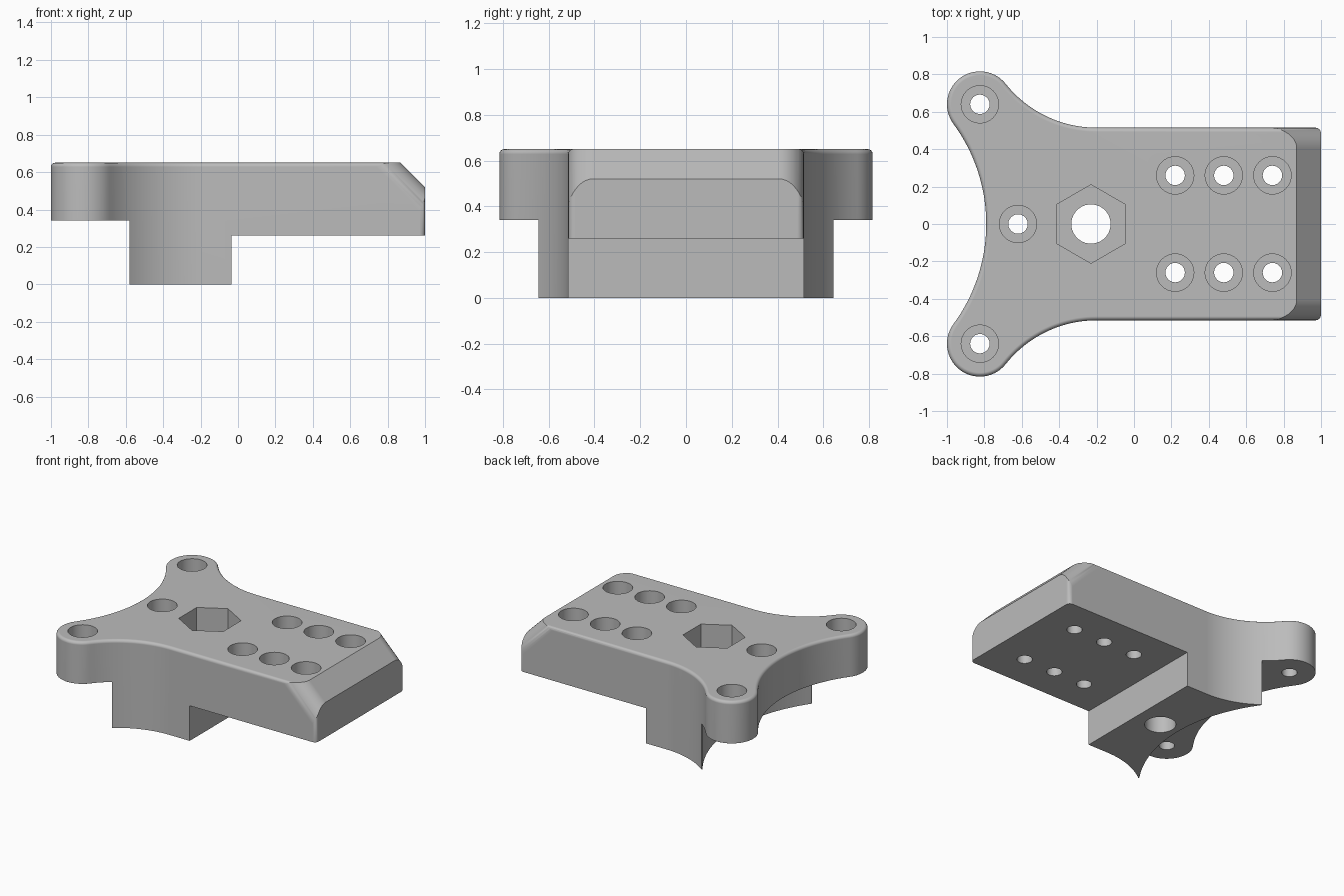
import bpy, bmesh, math
from mathutils import Vector

if "Cube" in bpy.data.objects:
    bpy.data.objects.remove(bpy.data.objects["Cube"], do_unlink=True)

TOP, EAR_BASE, DECK_BASE = 0.65, 0.34, 0.26
HALF_W = 0.515
EAR = Vector((-0.824, 0.64))
EAR_R = 0.176


def arc(cx, cy, r, a0, a1, n):
    """Points on an arc, angles in degrees."""
    angles = [math.radians(a0 + (a1 - a0) * i / n) for i in range(n + 1)]
    return [(cx + r * math.cos(a), cy + r * math.sin(a)) for a in angles]


def prism(name, points, offset):
    """Closed 3D polygon extruded along an offset vector."""
    bm = bmesh.new()
    face = bm.faces.new([bm.verts.new(p) for p in points])
    new = bmesh.ops.extrude_face_region(bm, geom=[face])["geom"]
    bmesh.ops.translate(bm, vec=offset, verts=[v for v in new if isinstance(v, bmesh.types.BMVert)])
    bmesh.ops.remove_doubles(bm, verts=bm.verts[:], dist=0.001)
    bmesh.ops.recalc_face_normals(bm, faces=bm.faces[:])
    mesh = bpy.data.meshes.new(name)
    bm.to_mesh(mesh)
    bm.free()
    obj = bpy.data.objects.new(name, mesh)
    bpy.context.collection.objects.link(obj)
    return obj


def upright(name, outline, z0, z1):
    return prism(name, [(x, y, z0) for x, y in outline], (0, 0, z1 - z0))


def cut(target, cutter):
    """Subtract the cutter, then remove it."""
    mod = target.modifiers.new("cut", 'BOOLEAN')
    mod.operation, mod.solver, mod.object = 'DIFFERENCE', 'EXACT', cutter
    bpy.context.view_layer.objects.active = target
    bpy.ops.object.modifier_apply(modifier=mod.name)
    bpy.data.objects.remove(cutter, do_unlink=True)


def round_edges(obj, rule, radius):
    bm = bmesh.new()
    bm.from_mesh(obj.data)
    edges = [e for e in bm.edges if rule(e)]
    bmesh.ops.bevel(bm, geom=edges, offset=radius, segments=4, profile=0.5,
                    affect='EDGES', clamp_overlap=True)
    bm.to_mesh(obj.data)
    bm.free()


# Plan outline: square end, concave flanks, two round ears, concave back
flank_x = -0.2
dx, dy = EAR.x - flank_x, EAR.y - HALF_W
flank_r = (dx * dx + dy * dy - EAR_R ** 2) / (2 * (EAR_R + dy))
flank_a = math.degrees(math.atan2(HALF_W + flank_r - EAR.y, -dx))
back_x = -0.79
gap = EAR.x - back_x
back_r = (gap ** 2 + EAR.y ** 2 - EAR_R ** 2) / (2 * (EAR_R - gap))
back_a = math.degrees(math.atan2(EAR.y, gap + back_r))

half = arc(0.97, HALF_W - 0.03, 0.03, 0, 90, 4)
half += arc(flank_x, HALF_W + flank_r, flank_r, 270, 180 + flank_a, 20)[:-1]
half += arc(EAR.x, EAR.y, EAR_R, flank_a, 180 + back_a, 28)
half += arc(back_x - back_r, 0, back_r, back_a, 0, 16)[1:]
outline = half + [(x, -y) for x, y in reversed(half[:-1])]

body = upright("mounting_bracket", outline, 0, TOP)
round_edges(body, lambda e: all(v.co.z > TOP - 0.001 for v in e.verts), 0.022)

# Step under the deck
step = [(-0.035, -1), (1.2, -1), (1.2, 1), (-0.035, 1)]
cut(body, upright("step_cutter", step, -0.1, DECK_BASE))

# Underside of the ears and the curved back of the foot
foot_r, foot_cx, foot_x = 1.107, -1.487, -0.58
a = math.degrees(math.acos((foot_x - foot_cx) / foot_r))
back = [(-1.2, -1), (foot_x, -1)] + arc(foot_cx, 0, foot_r, -a, a, 32) + [(foot_x, 1), (-1.2, 1)]
cut(body, upright("foot_cutter", back, -0.1, EAR_BASE))
round_edges(body, lambda e: e.is_convex and all(
    abs(v.co.z - EAR_BASE) < 0.001 and v.co.x < foot_x - 0.02 for v in e.verts), 0.015)

# Sloped end whose side corners are rounded along the slope
r, edge = 0.11, HALF_W
side = [(y, w - r) for y, w in arc(edge - r, 0, r, 0, 90, 10)]
section = [(0.7, -r)] + side + [(-y, w) for y, w in reversed(side)]
section += [(-0.7, -r), (-0.7, 0.4), (0.7, 0.4)]
k = math.sqrt(0.5)
slope = [(0.935 + w * k - 0.5, y, 0.585 + w * k + 0.5) for y, w in section]
cut(body, prism("slope_cutter", slope, (1, 0, -1)))

# Counterbored screw holes
holes = [(-0.62, 0)]
holes += [(EAR.x, s * EAR.y) for s in (-1, 1)]
holes += [(x, s * 0.26) for x in (0.22, 0.48, 0.74) for s in (-1, 1)]
for x, y in holes:
    cut(body, upright("counterbore_cutter", arc(x, y, 0.1, 0, 360, 32)[:-1], 0.45, 0.8))
    cut(body, upright("hole_cutter", arc(x, y, 0.052, 0, 360, 24)[:-1], -0.1, 0.6))

# Hexagonal nut pocket with a bolt bore
cut(body, upright("pocket_cutter", arc(-0.23, 0, 0.21, 30, 390, 6)[:-1], 0.4, 0.8))
cut(body, upright("bore_cutter", arc(-0.23, 0, 0.105, 0, 360, 40)[:-1], -0.1, 0.6))

# Plain grey finish
grey = bpy.data.materials.new("light_grey")
grey.use_nodes = True
colour = (0.5, 0.5, 0.5, 1)
grey.diffuse_color = colour
grey.node_tree.nodes["Principled BSDF"].inputs["Base Color"].default_value = colour
body.data.materials.clear()
body.data.materials.append(grey)

bpy.ops.object.select_all(action='DESELECT')
body.select_set(True)
bpy.context.view_layer.objects.active = body
bpy.ops.object.shade_smooth_by_angle(angle=math.radians(30))
weighted = body.modifiers.new("weighted_normals", 'WEIGHTED_NORMAL')
weighted.keep_sharp = True
